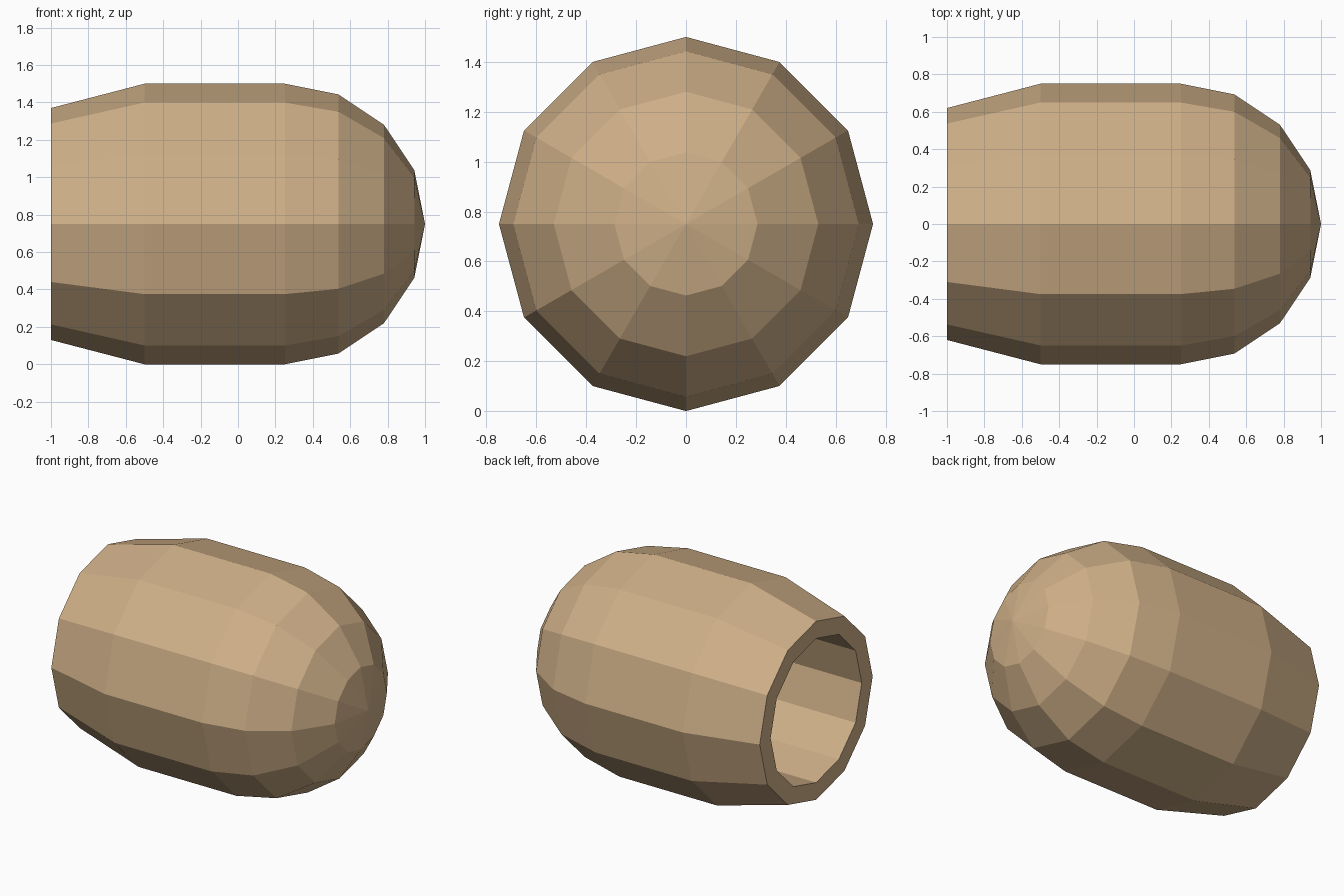
import bpy, bmesh
from math import sin, cos, pi

SIDES = 12
RINGS = 4          # rings in each rounded end
DOME_X = 0.25      # where the rounded end begins
OUTER_R, BORE_R, MOUTH_R = 0.75, 0.5, 0.62

cube = bpy.data.objects.get("Cube")
if cube:
    bpy.data.objects.remove(cube, do_unlink=True)

# Single tan colour
tan = bpy.data.materials.new("tan")
tan.use_nodes = True
colour = (0.62, 0.43, 0.245, 1)
tan.diffuse_color = colour
tan.node_tree.nodes["Principled BSDF"].inputs["Base Color"].default_value = colour


def dome(radius):
    """Quarter circle from the wall to the axis, as (x, radius) points."""
    angles = [i * pi / 2 / RINGS for i in range(RINGS + 1)]
    return [(DOME_X + radius * sin(a), radius * cos(a)) for a in angles]


# Outer wall with narrowed mouth, flat rim, then straight bore with a round end
outer = [(-1, MOUTH_R), (-0.5, OUTER_R)] + dome(OUTER_R)
inner = [(-1, BORE_R)] + dome(BORE_R)
profile = outer[::-1] + inner

# Turn the profile around the x axis
bm = bmesh.new()
verts = [bm.verts.new((x, 0, r)) for x, r in profile]
edges = [bm.edges.new(pair) for pair in zip(verts, verts[1:])]
bmesh.ops.spin(bm, geom=verts + edges, cent=(0, 0, 0), axis=(1, 0, 0),
               angle=2 * pi, steps=SIDES)
bmesh.ops.remove_doubles(bm, verts=bm.verts, dist=0.0005)
bmesh.ops.translate(bm, verts=bm.verts, vec=(0, 0, OUTER_R))
bmesh.ops.recalc_face_normals(bm, faces=bm.faces)

mesh = bpy.data.meshes.new("hollow_shell")
bm.to_mesh(mesh)
bm.free()
mesh.materials.append(tan)
shell = bpy.data.objects.new("hollow_shell", mesh)
bpy.context.collection.objects.link(shell)
